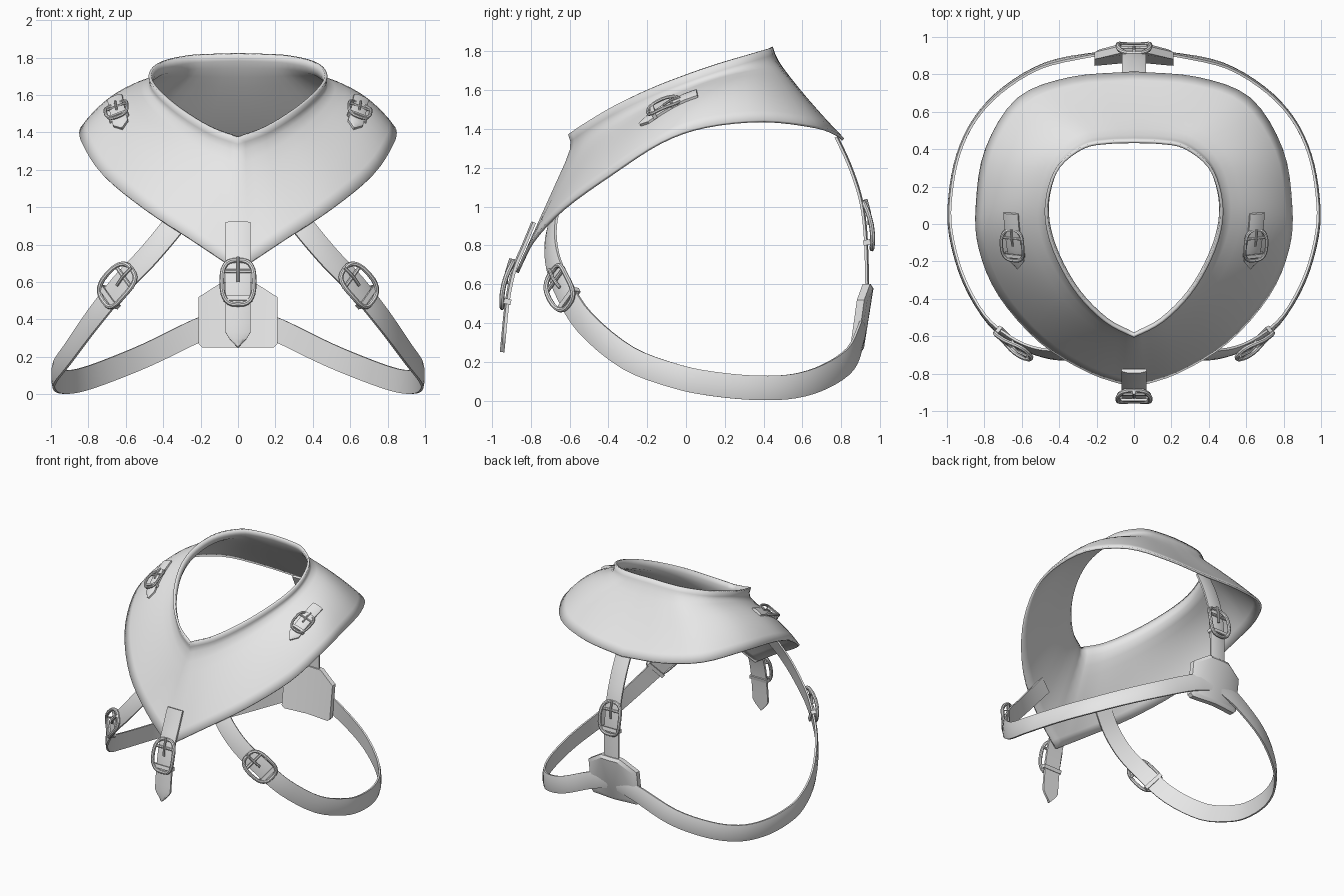
import bpy, bmesh, math
from mathutils import Vector
from mathutils.bvhtree import BVHTree

if "Cube" in bpy.data.objects:
    bpy.data.objects.remove(bpy.data.objects["Cube"])

grey = bpy.data.materials.new("light_grey")
grey.diffuse_color = (0.8, 0.8, 0.8, 1)
grey.use_nodes = True
grey.node_tree.nodes["Principled BSDF"].inputs["Base Color"].default_value = grey.diffuse_color


def finish(name, bm, mirror=False, thickness=0, angle=40):
    me = bpy.data.meshes.new(name)
    bm.to_mesh(me)
    bm.free()
    ob = bpy.data.objects.new(name, me)
    bpy.context.collection.objects.link(ob)
    me.materials.append(grey)
    bpy.ops.object.select_all(action='DESELECT')
    ob.select_set(True)
    bpy.context.view_layer.objects.active = ob
    bpy.ops.object.shade_smooth_by_angle(angle=math.radians(angle))
    if mirror:
        ob.modifiers.new("mirror", 'MIRROR')
    if thickness:
        s = ob.modifiers.new("thickness", 'SOLIDIFY')
        s.thickness, s.offset = thickness, 0
    return ob


def spline(points, steps):
    """Smooth curve through the points."""
    p = [Vector(q) for q in points]
    p = [2 * p[0] - p[1]] + p + [2 * p[-1] - p[-2]]
    out = []
    for a, b, c, d in zip(p, p[1:], p[2:], p[3:]):
        for k in range(steps):
            t = k / steps
            out.append(0.5 * (2 * b + (c - a) * t + (2 * a - 5 * b + 4 * c - d) * t * t
                              + (3 * b - a - 3 * c + d) * t ** 3))
    return out + [p[-2]]


def sweep(name, pts, normal, section, closed=False, mirror=False, taper=0):
    """Sweep a section of (width, normal) offsets; normal is a function of the point."""
    bm, n, m, rows = bmesh.new(), len(pts), len(section), []
    for i, p in enumerate(pts):
        prev = pts[i - 1] if i or closed else p
        nxt = pts[(i + 1) % n] if i < n - 1 or closed else p
        t = (nxt - prev).normalized()
        w = t.cross(normal(p)).normalized()
        nn = w.cross(t)
        f = min(1, (n - 1 - i) / taper + 0.04) if taper else 1
        rows.append([bm.verts.new(p + w * a * f + nn * b) for a, b in section])
    for i in range(n if closed else n - 1):
        for k in range(m):
            a, b = rows[i], rows[(i + 1) % n]
            bm.faces.new((a[k], a[(k + 1) % m], b[(k + 1) % m], b[k]))
    if not closed:
        bm.faces.new(rows[0])
        bm.faces.new(rows[-1])
    bmesh.ops.recalc_face_normals(bm, faces=bm.faces)
    return finish(name, bm, mirror)


def band(w, t=0.01):
    """Slightly crowned strap section."""
    return [(-w, -t), (w, -t), (w, t * 0.3), (w * 0.5, t), (-w * 0.5, t), (-w, t * 0.3)]


def rod(r, n=8):
    return [(r * math.cos(k * math.tau / n), r * math.sin(k * math.tau / n)) for k in range(n)]


def buckle(name, centre, along, normal, s=1.0, mirror=False):
    """Oval ring, crossbar, prong and keeper loop; along points to the prong end."""
    c, v, n = Vector(centre), Vector(along).normalized(), Vector(normal)
    n = (n - v * n.dot(v)).normalized()
    u = v.cross(n)
    at = lambda a, b, h: c + (u * a + v * b + n * h) * s
    up = lambda p: n
    ring = []
    for k in range(28):
        co, si = math.cos(k * math.tau / 28), math.sin(k * math.tau / 28)
        x = math.copysign(abs(co) ** 0.7, co) * 0.086
        y = math.copysign(abs(si) ** 0.7, si) * 0.122
        ring.append(at(x, y, 0.022 - 0.02 * (y / 0.122) ** 2 + 0.012))
    sweep(name + "_ring", ring, up, rod(0.013 * s), True, mirror)
    sweep(name + "_crossbar", [at(-0.085, 0.06, 0.02), at(0.085, 0.06, 0.02)], up,
          rod(0.011 * s), False, mirror)
    sweep(name + "_prong", [at(0, 0.0, 0.022), at(0, 0.06, 0.035), at(0, 0.135, 0.03)], up,
          rod(0.009 * s), False, mirror)
    loop = [at(a, -0.085, h) for a, h in
            ((-0.075, -0.018), (0.075, -0.018), (0.075, 0.018), (-0.075, 0.018))]
    sweep(name + "_keeper", loop, lambda p: v, [(-0.006 * s, -0.014 * s), (0.006 * s, -0.014 * s),
          (0.006 * s, 0.014 * s), (-0.006 * s, 0.014 * s)], True, mirror)


# Collar: lofted between neck rim and hem, right half mirrored
rim = spline([(0, -.60, 1.375), (.15, -.52, 1.43), (.30, -.37, 1.52), (.41, -.18, 1.61),
              (.465, 0, 1.68), (.46, .16, 1.735), (.40, .31, 1.78), (.27, .41, 1.81),
              (.14, .435, 1.818), (0, .44, 1.822)], 4)
hem = spline([(0, -.87, .66), (.24, -.79, .82), (.50, -.63, .99), (.72, -.38, 1.17),
              (.825, -.13, 1.33), (.84, .10, 1.41), (.79, .40, 1.44), (.62, .67, 1.41),
              (.34, .78, 1.37), (0, .81, 1.345)], 4)
bm = bmesh.new()
cols = []
for r, h in zip(rim, hem):
    neck = Vector((r.x * 0.975, r.y + 0.022, r.z - 0.068))
    side = (h.x / 0.84) ** 2
    ctrl = (neck + h) / 2 + Vector((0.05 * side, -0.01, 0.085 * side - 0.02 * (1 - side)))
    col = [r, r.lerp(neck, 0.55)]
    for k in range(9):
        t = k / 8
        col.append(neck * (1 - t) ** 2 + ctrl * 2 * t * (1 - t) + h * t * t)
    col[2] = (col[1] + col[2] * 2 + col[3]) / 4
    cols.append([bm.verts.new(q) for q in col])
for a, b in zip(cols, cols[1:]):
    for k in range(len(a) - 1):
        bm.faces.new((a[k], a[k + 1], b[k + 1], b[k]))
bm.normal_update()
surface = BVHTree.FromBMesh(bm)
finish("collar", bm, True, 0.016, 60)


def snap(p, lift):
    q, n, _, _ = surface.find_nearest(Vector(p))
    n = n if n.z > 0 else -n
    return q + n * lift, n


# Small shoulder straps and buckles on the collar
low, top = Vector((.625, -.245, 1.43)), Vector((.645, .065, 1.56))
mid, mid_n = snap(low.lerp(top, 0.47), 0.018)
path = [snap(top.lerp(low, t), 0.018)[0] for t in (0, .2, .4, .6, .85, 1)]
sweep("shoulder_strap", path, lambda p: mid_n, band(.042, .01), mirror=True, taper=1)
buckle("shoulder_buckle", mid, top - low, mid_n, 0.72, True)

# Leg loops from the collar front round to the rear pad
outward = lambda p: Vector((p.x, p.y, 0))
leg = spline([(.27, -.67, 1.0), (.38, -.70, .86), (.50, -.69, .72), (.635, -.635, .58),
              (.78, -.52, .40), (.91, -.30, .22), (.98, -.05, .125), (.982, .15, .085),
              (.94, .37, .066), (.85, .56, .075), (.70, .72, .125), (.48, .85, .215),
              (.22, .905, .34), (.05, .92, .40)], 4)
sweep("leg_strap", leg, outward, band(.063), mirror=True)
buckle("leg_buckle", leg[12], leg[10] - leg[14], outward(leg[12]), 1.0, True)

# Rear strap down to the pad
back = spline([(0, .775, 1.36), (0, .84, 1.22), (0, .895, 1.06), (0, .922, .9),
               (0, .932, .7), (0, .935, .5)], 4)
sweep("rear_strap", back, lambda p: Vector((0, 1, 0)), band(.063))
buckle("rear_buckle", back[12], (0, -.03, .16), (0, 1, 0))

# Rear pad: clipped-corner plate, gently wrapped round the back
bm = bmesh.new()
outline = [(0, .25), (.19, .25), (.21, .27), (.21, .52), (.085, .60), (0, .60)]
layers = []
for d, s in ((-.026, 1), (.012, 1), (.026, .88)):
    layers.append([bm.verts.new((x * s, .915 + (z - .42) * .14 + d - .5 * x * x,
                                 .42 + (z - .42) * s)) for x, z in outline])
for a, b in zip(layers, layers[1:]):
    for k in range(5):
        bm.faces.new((a[k], a[k + 1], b[k + 1], b[k]))
bm.faces.new(layers[0])
bm.faces.new(layers[-1][::-1])
bmesh.ops.recalc_face_normals(bm, faces=bm.faces)
finish("rear_pad", bm, True, 0, 25)

# Front strap with pointed end, and its buckle
front = spline([(0, -.785, .92), (0, -.835, .80), (0, -.878, .70), (0, -.905, .60),
                (0, -.925, .48), (0, -.94, .33), (0, -.948, .25)], 3)
sweep("front_strap", front, lambda p: Vector((0, -1, 0)), band(.066, .012), taper=3)
buckle("front_buckle", (0, -.905, .595), (0, .035, .14), (0, -1, 0))
